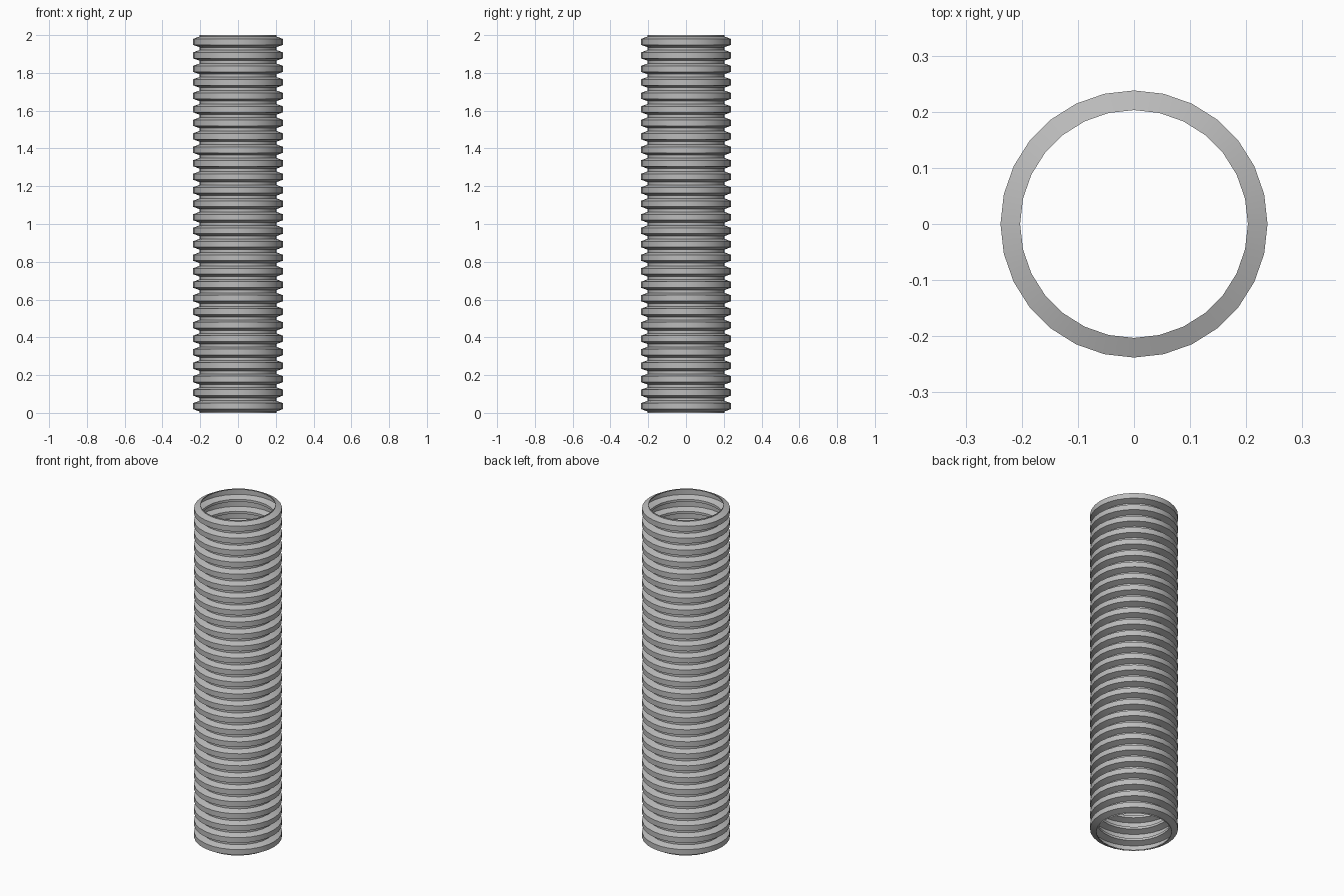
import bpy
import bmesh
import math

cube = bpy.data.objects.get("Cube")
if cube:
    bpy.data.objects.remove(cube, do_unlink=True)

SIDES = 28
RIBS = 28
HEIGHT = 2.0
PITCH = HEIGHT / RIBS
OUTER = 0.238
INNER = 0.203

# Grey plastic
grey = bpy.data.materials.new("grey")
grey.use_nodes = True
colour = (0.5, 0.5, 0.5, 1.0)
grey.diffuse_color = colour
grey.node_tree.nodes["Principled BSDF"].inputs["Base Color"].default_value = colour

# Side profile: valley, slope, flat crest, slope, valley for every rib
profile = [(INNER, 0.0)]
for i in range(RIBS):
    base = i * PITCH
    profile += [(r, base + f * PITCH) for r, f in
                ((INNER, 0.1), (OUTER, 0.28), (OUTER, 0.72), (INNER, 0.9))]
profile.append((INNER, HEIGHT))

# Open corrugated tube: rings of vertices joined by quads
bm = bmesh.new()
rings = []
for r, z in profile:
    angles = [2 * math.pi * k / SIDES for k in range(SIDES)]
    rings.append([bm.verts.new((r * math.cos(a), r * math.sin(a), z)) for a in angles])
for low, high in zip(rings, rings[1:]):
    for k in range(SIDES):
        n = (k + 1) % SIDES
        bm.faces.new((low[k], low[n], high[n], high[k]))

mesh = bpy.data.meshes.new("corrugated_tube")
bm.to_mesh(mesh)
bm.free()
mesh.materials.append(grey)
tube = bpy.data.objects.new("corrugated_tube", mesh)
bpy.context.collection.objects.link(tube)

# Smooth around the tube, sharp along the rib edges
bpy.ops.object.select_all(action='DESELECT')
tube.select_set(True)
bpy.context.view_layer.objects.active = tube
bpy.ops.object.shade_smooth_by_angle(angle=math.radians(30))
